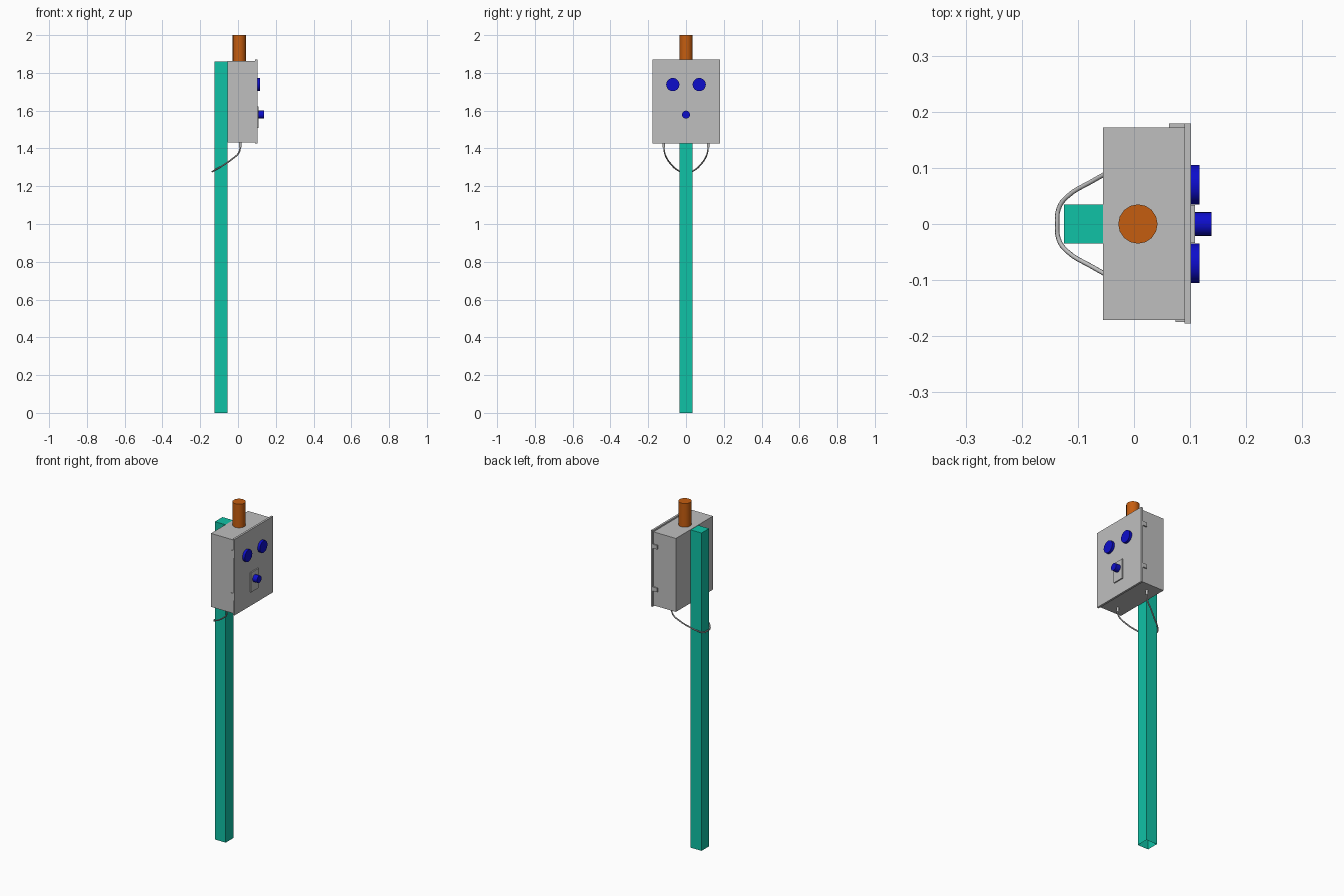
import bpy, bmesh, math
from mathutils import Vector

old = bpy.data.objects.get("Cube")
if old:
    bpy.data.objects.remove(old, do_unlink=True)


def material(name, rgb):
    m = bpy.data.materials.new(name)
    m.use_nodes = True
    m.diffuse_color = (*rgb, 1)
    m.node_tree.nodes["Principled BSDF"].inputs["Base Color"].default_value = (*rgb, 1)
    return m


GREY = material("light grey", (0.52, 0.52, 0.52))
TEAL = material("teal green", (0.005, 0.54, 0.38))
ORANGE = material("burnt orange", (0.56, 0.11, 0.005))
BLUE = material("deep blue", (0.004, 0.004, 0.6))


def finish(name, bm, mat):
    mesh = bpy.data.meshes.new(name)
    bm.to_mesh(mesh)
    bm.free()
    mesh.materials.append(mat)
    obj = bpy.data.objects.new(name, mesh)
    bpy.context.collection.objects.link(obj)
    return obj


def box(name, low, high, mat, open_bottom=False):
    low, high = Vector(low), Vector(high)
    bm = bmesh.new()
    bmesh.ops.create_cube(bm, size=1)
    for v in bm.verts:
        v.co = (low + high) / 2 + v.co * (high - low)
    if open_bottom:
        bm.normal_update()
        bottom = [f for f in bm.faces if f.normal.z < -0.9]
        bmesh.ops.delete(bm, geom=bottom, context="FACES_ONLY")
    return finish(name, bm, mat)


def cylinder(name, start, end, radius, mat, sides=24):
    start, end = Vector(start), Vector(end)
    axis = end - start
    bm = bmesh.new()
    bmesh.ops.create_cone(bm, cap_ends=True, segments=sides, radius1=radius,
                          radius2=radius, depth=axis.length)
    bmesh.ops.rotate(bm, verts=bm.verts, matrix=axis.to_track_quat("Z", "Y").to_matrix())
    bmesh.ops.translate(bm, verts=bm.verts, vec=(start + end) / 2)
    obj = finish(name, bm, mat)
    bpy.ops.object.select_all(action="DESELECT")
    obj.select_set(True)
    bpy.context.view_layer.objects.active = obj
    bpy.ops.object.shade_smooth_by_angle(angle=math.radians(40))
    return obj


# Square post, open underneath
box("post", (-0.125, -0.035, 0), (-0.055, 0.035, 1.86), TEAL, open_bottom=True)

# Cabinet with overhanging door
box("cabinet", (-0.055, -0.171, 1.432), (0.09, 0.172, 1.862), GREY)
box("door", (0.09, -0.177, 1.426), (0.102, 0.179, 1.871), GREY)

# Hinges on one side, small catches on the other
for i, z in enumerate((1.53, 1.78)):
    box(f"hinge_{i + 1}", (0.062, 0.17, z - 0.012), (0.092, 0.179, z + 0.012), GREY)
    box(f"catch_{i + 1}", (0.074, -0.175, z - 0.021), (0.092, -0.17, z + 0.021), GREY)

# Pipe on top
cylinder("top_pipe", (0.007, 0, 1.85), (0.007, 0, 2), 0.035, ORANGE, 16)

# Door controls
for side, y in (("right", -0.07), ("left", 0.07)):
    cylinder(f"{side}_button", (0.1, y, 1.738), (0.117, y, 1.738), 0.035, BLUE)
box("knob_plate", (0.102, -0.034, 1.508), (0.109, 0.034, 1.623), GREY)
cylinder("knob", (0.108, 0, 1.579), (0.138, 0, 1.579), 0.021, BLUE)

# Cable glands under the cabinet
for side, s in (("right", -1), ("left", 1)):
    cylinder(f"{side}_cable_gland", (0.012, s * 0.118, 1.405),
             (0.012, s * 0.118, 1.434), 0.007, GREY, 12)

# Cable looping behind the post
half = [(0.012, 0.118, 1.42), (0.006, 0.114, 1.38), (-0.03, 0.1, 1.345),
        (-0.075, 0.076, 1.313), (-0.12, 0.048, 1.287), (-0.134, 0.028, 1.278)]
path = half + [(-0.137, 0, 1.278)] + [(x, -y, z) for x, y, z in reversed(half)]
curve = bpy.data.curves.new("cable", "CURVE")
curve.dimensions = "3D"
curve.bevel_depth = 0.004
curve.bevel_resolution = 1
curve.resolution_u = 4
curve.use_fill_caps = True
spline = curve.splines.new("BEZIER")
spline.bezier_points.add(len(path) - 1)
for point, co in zip(spline.bezier_points, path):
    point.co = co
    point.handle_left_type = point.handle_right_type = "AUTO"
curve.materials.append(GREY)
bpy.context.collection.objects.link(bpy.data.objects.new("cable", curve))
